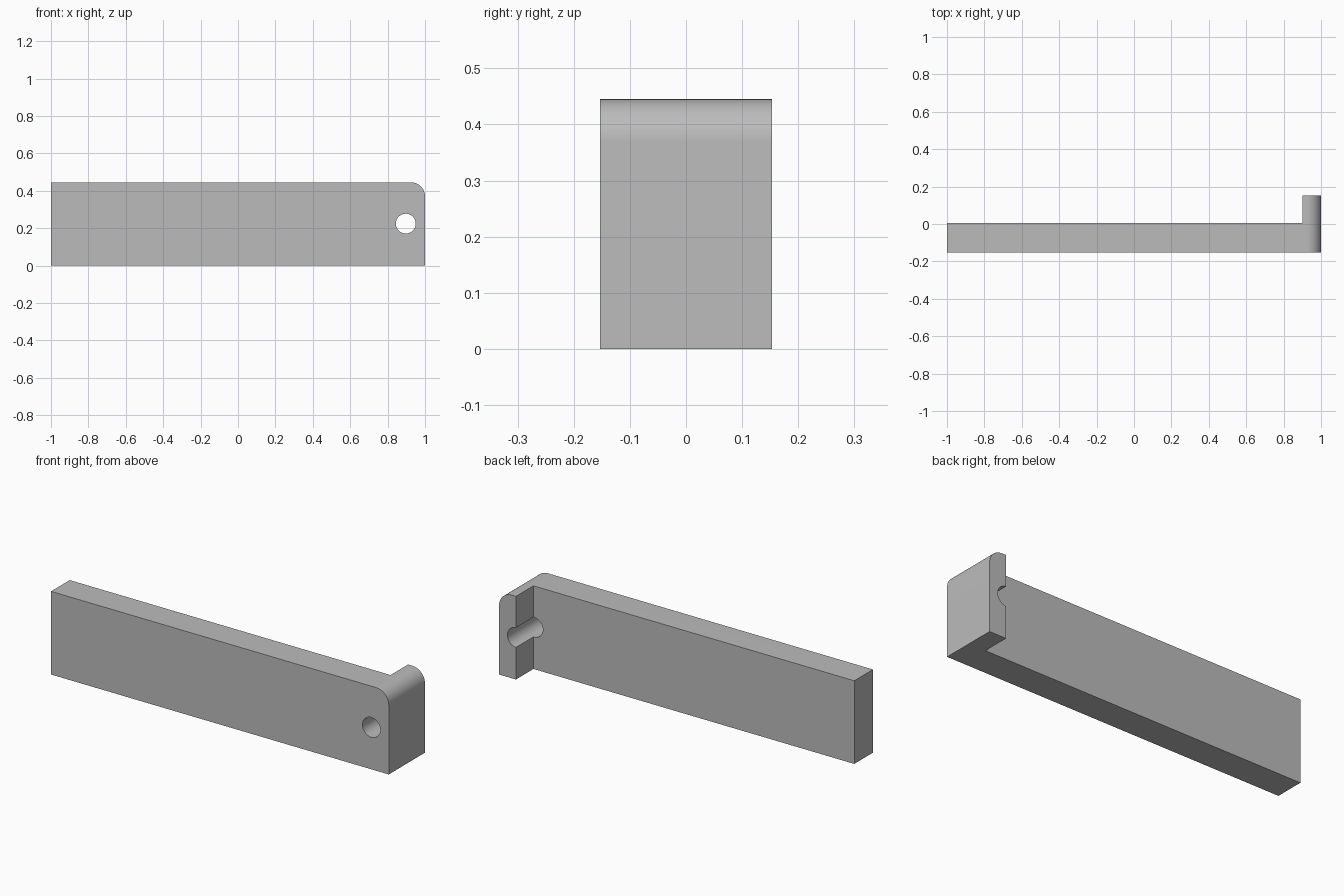
import bpy
import bmesh
import math

cube = bpy.data.objects.get("Cube")
if cube:
    bpy.data.objects.remove(cube, do_unlink=True)

LENGTH, DEPTH, HEIGHT = 2.0, 0.306, 0.445
PLATE_BACK = 0.005      # rear face of the long plate
LIP_X = 0.9             # inner face of the end lip
CORNER_RADIUS = 0.075
HOLE_RADIUS = 0.053

grey = bpy.data.materials.new("plain_grey")
grey.use_nodes = True
colour = (0.5, 0.5, 0.5, 1)
grey.diffuse_color = colour
grey.node_tree.nodes["Principled BSDF"].inputs["Base Color"].default_value = colour

# L-shaped bracket: plan outline extruded upwards
right, front, back = LENGTH / 2, -DEPTH / 2, DEPTH / 2
outline = [(-right, front), (right, front), (right, back),
           (LIP_X, back), (LIP_X, PLATE_BACK), (-right, PLATE_BACK)]
bm = bmesh.new()
base = bm.faces.new([bm.verts.new((x, y, 0)) for x, y in outline])
top = bmesh.ops.extrude_face_region(bm, geom=[base])["geom"]
bmesh.ops.translate(bm, vec=(0, 0, HEIGHT),
                    verts=[g for g in top if isinstance(g, bmesh.types.BMVert)])

# Rounded upper corner along the lip end
corner = [e for e in bm.edges
          if all(v.co.x > right - 0.001 and v.co.z > HEIGHT - 0.001 for v in e.verts)]
bmesh.ops.bevel(bm, geom=corner, offset=CORNER_RADIUS, segments=12,
                profile=0.5, affect='EDGES')
bmesh.ops.recalc_face_normals(bm, faces=bm.faces)
mesh = bpy.data.meshes.new("bracket")
bm.to_mesh(mesh)
bm.free()
mesh.materials.append(grey)
bracket = bpy.data.objects.new("bracket", mesh)
bpy.context.collection.objects.link(bracket)

# Round hole through the plate, leaving a half-round groove in the lip
bpy.ops.mesh.primitive_cylinder_add(vertices=48, radius=HOLE_RADIUS, depth=1,
                                    location=(LIP_X - 0.003, 0, HEIGHT / 2 + 0.002),
                                    rotation=(math.pi / 2, 0, 0))
cutter = bpy.context.object
cutter.name = "hole_cutter"
cutter.data.materials.append(grey)
cutter.hide_render = True

bpy.context.view_layer.objects.active = bracket
cut = bracket.modifiers.new("hole", 'BOOLEAN')
cut.operation, cut.solver, cut.object = 'DIFFERENCE', 'EXACT', cutter
bpy.ops.object.modifier_apply(modifier=cut.name)
bpy.data.objects.remove(cutter, do_unlink=True)

# Smooth curved walls, crisp edges
bpy.ops.object.select_all(action='DESELECT')
bracket.select_set(True)
bpy.ops.object.shade_smooth_by_angle(angle=math.radians(30))
